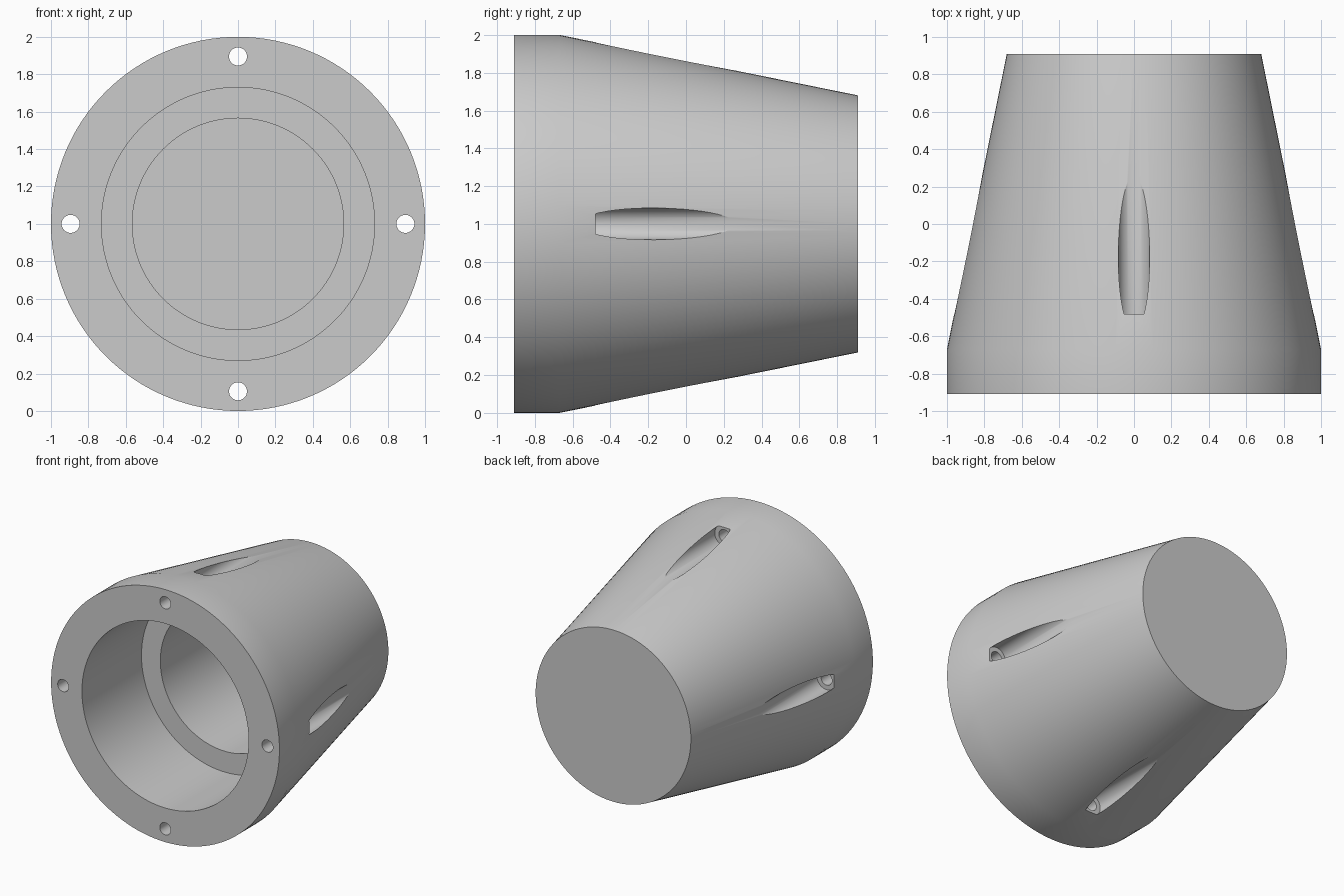
import bpy
import bmesh
from math import radians, tau, sin, cos
from mathutils import Matrix, Vector

if "Cube" in bpy.data.objects:
    bpy.data.objects.remove(bpy.data.objects["Cube"], do_unlink=True)

SEGMENTS = 128
CENTRE_Z = 1.0
BOLT_RADIUS = 0.895

grey = bpy.data.materials.new("light grey")
grey.use_nodes = True
colour = (0.6, 0.6, 0.6, 1)
grey.diffuse_color = colour
grey.node_tree.nodes["Principled BSDF"].inputs["Base Color"].default_value = colour


def lathe(name, profile, x=0.0, z=CENTRE_Z, steps=SEGMENTS):
    """Turn a (radius, y) profile about an axis parallel to y."""
    bm = bmesh.new()
    verts = [bm.verts.new((r, y, 0)) for r, y in profile]
    edges = [bm.edges.new(pair) for pair in zip(verts, verts[1:])]
    bmesh.ops.spin(bm, geom=verts + edges, cent=(0, 0, 0), axis=(0, 1, 0),
                   angle=tau, steps=steps, use_merge=True)
    bmesh.ops.remove_doubles(bm, verts=bm.verts, dist=1e-5)
    bmesh.ops.dissolve_degenerate(bm, edges=bm.edges, dist=1e-6)
    bmesh.ops.recalc_face_normals(bm, faces=bm.faces)
    bmesh.ops.transform(bm, matrix=Matrix.Translation((x, 0, z)), verts=bm.verts)
    mesh = bpy.data.meshes.new(name)
    bm.to_mesh(mesh)
    bm.free()
    mesh.materials.append(grey)
    obj = bpy.data.objects.new(name, mesh)
    bpy.context.collection.objects.link(obj)
    return obj


# Housing: straight rim, tapered shell, closed back, stepped blind bore
housing = lathe("tapered_housing", [
    (0, 0.91), (0.68, 0.91), (1, -0.67), (1, -0.91),
    (0.73, -0.91), (0.73, -0.165), (0.565, -0.165),
    (0.565, 0.69), (0, 0.69),
])

# Four bolt holes, each opening into a wider clearance slot through the taper
bpy.context.view_layer.objects.active = housing
for i in range(4):
    angle = i * tau / 4
    cutter = lathe(f"bolt_cutter_{i + 1}", [
        (0, -1), (0.048, -1), (0.048, -0.48), (0.084, -0.48),
        (0.084, 0.6), (0, 0.6),
    ], x=BOLT_RADIUS * cos(angle), z=CENTRE_Z + BOLT_RADIUS * sin(angle), steps=48)
    cutter.hide_render = True
    cut = housing.modifiers.new("bolt_hole", "BOOLEAN")
    cut.operation = "DIFFERENCE"
    cut.solver = "EXACT"
    cut.object = cutter
    bpy.ops.object.modifier_apply(modifier=cut.name)
    bpy.data.objects.remove(cutter, do_unlink=True)

# Smooth the turned surfaces and keep the machined edges crisp
bpy.ops.object.select_all(action="DESELECT")
housing.select_set(True)
bpy.ops.object.shade_smooth_by_angle(angle=radians(25))
